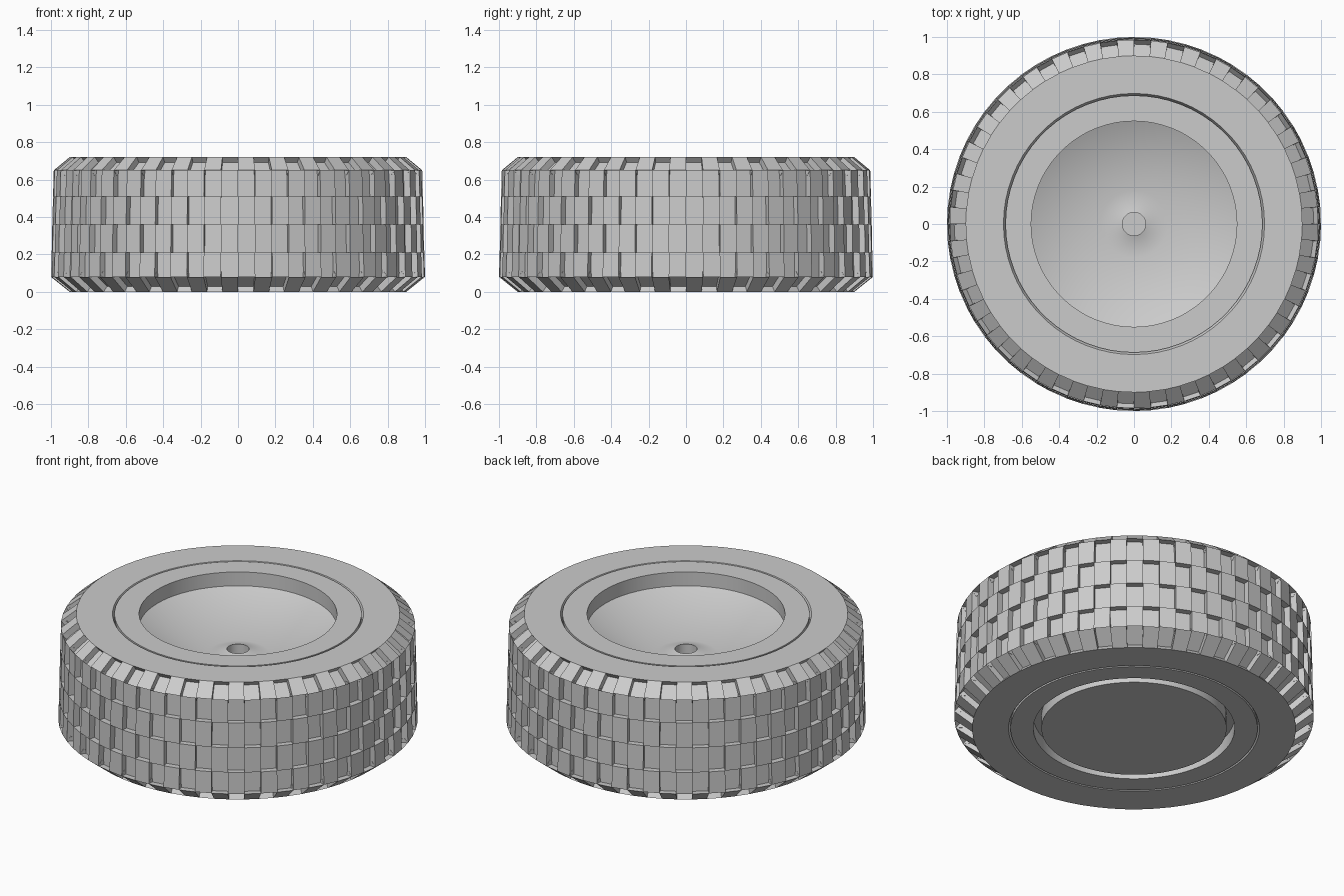
import bpy
import bmesh
import math

cube = bpy.data.objects.get("Cube")
if cube:
    bpy.data.objects.remove(cube, do_unlink=True)

SEGMENTS = 68
HEIGHT = 0.72

grey = bpy.data.materials.new("plain grey")
grey.use_nodes = True
colour = (0.6, 0.6, 0.6, 1.0)
grey.diffuse_color = colour
grey.node_tree.nodes["Principled BSDF"].inputs["Base Color"].default_value = colour


def lathe(profile, segments):
    """Spin (radius, z) points round z; return the bmesh and its rows of faces."""
    bm = bmesh.new()
    rings = []
    for r, z in profile:
        if r == 0:
            rings.append([bm.verts.new((0, 0, z))] * segments)
            continue
        angles = [2 * math.pi * k / segments for k in range(segments)]
        rings.append([bm.verts.new((r * math.cos(a), r * math.sin(a), z)) for a in angles])
    rows = []
    for upper, lower in zip(rings, rings[1:]):
        row = []
        for k in range(segments):
            n = (k + 1) % segments
            corners = dict.fromkeys((upper[k], lower[k], lower[n], upper[n]))
            row.append(bm.faces.new(list(corners)))
        rows.append(row)
    bm.normal_update()
    return bm, rows


def finish(bm, name):
    mesh = bpy.data.meshes.new(name)
    bm.to_mesh(mesh)
    bm.free()
    mesh.materials.append(grey)
    obj = bpy.data.objects.new(name, mesh)
    bpy.context.collection.objects.link(obj)
    return obj


# Tyre: flat side walls, sloped shoulders and four tread bands;
# the inner lips are chamfered so a fine groove shows round the rim
tread = [(0.9, HEIGHT), (0.985, 0.65), (0.989, 0.51), (0.993, 0.36),
         (0.996, 0.21), (1.0, 0.08), (0.9, 0)]
rim_radius = 0.687
lip = 0.698
bm, rows = lathe([(rim_radius, 0.70), (lip, HEIGHT)] + tread
                 + [(lip, 0), (rim_radius, 0.02)], SEGMENTS)

# Sink every other tread face to leave a checkerboard of raised blocks
tread_rows = rows[2:2 + len(tread) - 1]
sunk = [face for i, row in enumerate(tread_rows)
        for k, face in enumerate(row) if (i + k) % 2 == 0]
bmesh.ops.inset_individual(bm, faces=sunk, thickness=0, depth=-0.037)
finish(bm, "tyre")

# Wheel rim: dished front with a bored, raised hub, and a back disc
# set off from the outer ring by a ring-shaped channel
rim_profile = [
    (0, 0.42), (0.062, 0.42), (0.062, 0.505), (0.18, 0.47),
    (0.55, 0.635), (0.55, HEIGHT), (rim_radius, HEIGHT), (rim_radius, 0),
    (0.56, 0), (0.56, 0.08), (0.515, 0.08), (0.515, 0), (0, 0)]
bm, rows = lathe(rim_profile, SEGMENTS)
rim = finish(bm, "wheel_rim")

bpy.ops.object.select_all(action='DESELECT')
rim.select_set(True)
bpy.context.view_layer.objects.active = rim
bpy.ops.object.shade_smooth_by_angle(angle=math.radians(43))
